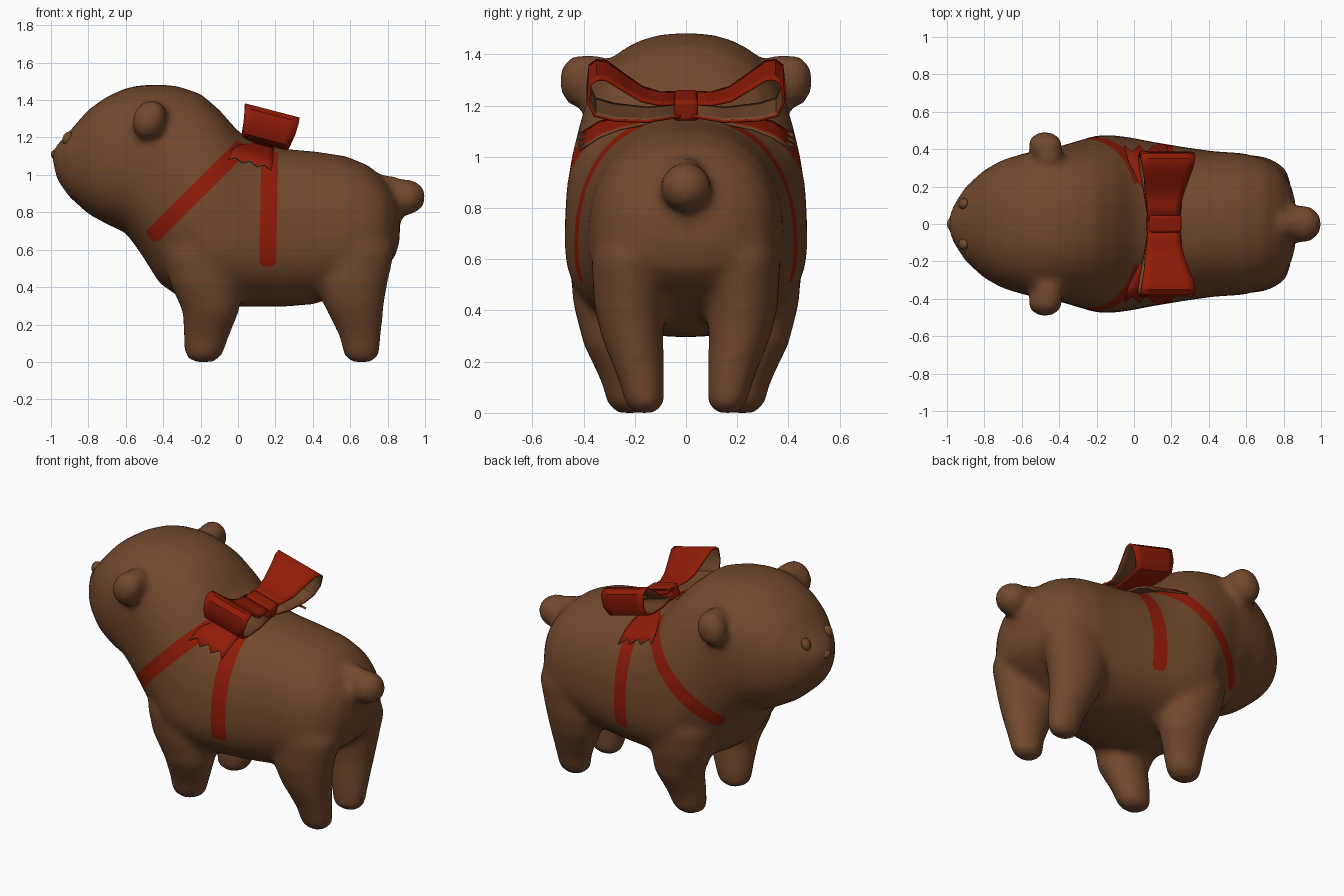
import bpy, bmesh, math
from mathutils import Vector, Matrix

cube = bpy.data.objects.get("Cube")
if cube:
    bpy.data.objects.remove(cube, do_unlink=True)


def make_material(name, color):
    mat = bpy.data.materials.new(name)
    mat.use_nodes = True
    mat.diffuse_color = color
    mat.node_tree.nodes["Principled BSDF"].inputs["Base Color"].default_value = color
    return mat


fur = make_material("brown fur", (0.17, 0.066, 0.026, 1))
red = make_material("red ribbon", (0.28, 0.011, 0.002, 1))


def add_object(name, bm, *mats):
    mesh = bpy.data.meshes.new(name)
    bm.to_mesh(mesh)
    bm.free()
    for mat in mats:
        mesh.materials.append(mat)
    obj = bpy.data.objects.new(name, mesh)
    bpy.context.collection.objects.link(obj)
    return obj


def activate(obj):
    bpy.ops.object.select_all(action='DESELECT')
    obj.select_set(True)
    bpy.context.view_layer.objects.active = obj


def smooth(obj, degrees=40):
    activate(obj)
    bpy.ops.object.shade_smooth_by_angle(angle=math.radians(degrees))


def loft(bm, rings):
    """Skin a row of closed rings and cap both ends."""
    rows = [[bm.verts.new(p) for p in ring] for ring in rings]
    n = len(rows[0])
    for a, b in zip(rows, rows[1:]):
        for i in range(n):
            j = (i + 1) % n
            bm.faces.new((a[i], a[j], b[j], b[i]))
    bm.faces.new(rows[0])
    bm.faces.new(rows[-1])


def oval(ru, up, down, power=2.0, n=32):
    """Points of a rounded oval whose widest line may sit above or below its middle."""
    for i in range(n):
        c, s = math.cos(math.tau * i / n), math.sin(math.tau * i / n)
        yield (math.copysign(abs(c) ** (2 / power), c) * ru,
               math.copysign(abs(s) ** (2 / power), s) * (up if s > 0 else down))


def ball(bm, center, radii, tilt=0.0):
    mat = (Matrix.Translation(center) @ Matrix.Rotation(math.radians(tilt), 4, 'Y')
           @ Matrix.Diagonal((*radii, 1)))
    bmesh.ops.create_uvsphere(bm, u_segments=20, v_segments=12, radius=1, matrix=mat)


# Head and torso: x, top, height of the widest line, bottom, half width
TORSO = [
    (-.99, 1.13, 1.1, 1.06, .03), (-.965, 1.165, 1.08, .97, .10),
    (-.9, 1.235, 1.06, .88, .20), (-.8, 1.35, 1.07, .79, .29), (-.7, 1.42, 1.08, .735, .345),
    (-.6, 1.465, 1.1, .69, .375), (-.52, 1.48, 1.1, .58, .395), (-.42, 1.485, 1.05, .42, .41),
    (-.32, 1.475, .9, .35, .44), (-.2, 1.435, .7, .32, .475), (-.1, 1.35, .66, .30, .475),
    (0, 1.235, .64, .295, .46), (.1, 1.17, .64, .295, .44), (.25, 1.14, .65, .295, .415),
    (.42, 1.125, .66, .31, .39), (.58, 1.1, .67, .38, .38), (.7, 1.05, .68, .45, .35),
    (.78, .98, .69, .5, .3), (.84, .9, .7, .56, .21), (.865, .8, .72, .65, .11)]
# Legs: height, x, y, x radius, y radius
FRONT_LEG = [
    (0, -.185, .22, .055, .05), (.03, -.185, .22, .1, .085), (.13, -.17, .235, .12, .1),
    (.27, -.145, .272, .152, .13), (.42, -.175, .285, .19, .155), (.58, -.2, .28, .2, .175),
    (.8, -.2, .25, .12, .12)]
HIND_LEG = [
    (0, .66, .16, .055, .045), (.03, .66, .16, .095, .075), (.13, .655, .175, .11, .09),
    (.3, .62, .21, .16, .122), (.42, .61, .22, .19, .14), (.6, .62, .22, .22, .15),
    (.8, .62, .2, .15, .12)]

bm = bmesh.new()
loft(bm, [[(x, u, mid + v) for u, v in oval(w, top - mid, mid - low, 2.3)]
          for x, top, mid, low, w in TORSO])
for side in (-1, 1):
    for leg in (FRONT_LEG, HIND_LEG):
        loft(bm, [[(x + u, side * y + v, z) for u, v in oval(rx, ry, ry)]
                  for z, x, y, rx, ry in leg])
    # Ear flap and its root
    ball(bm, (-.475, side * .42, 1.295), (.09, .075, .108), 25)
    ball(bm, (-.455, side * .37, 1.335), (.075, .09, .065), 15)
# Tail stub and tip
ball(bm, (.9, 0, .882), (.105, .102, .096))
ball(bm, (.83, 0, .93), (.12, .065, .062), 20)
bmesh.ops.recalc_face_normals(bm, faces=bm.faces)
body = add_object("body", bm, fur, red)

# Melt the parts into one soft skin
remesh = body.modifiers.new("Skin", 'REMESH')
remesh.mode = 'VOXEL'
remesh.voxel_size = 0.022
soften = body.modifiers.new("Soften", 'SMOOTH')
soften.factor = 0.5
soften.iterations = 10
activate(body)
for name in ("Skin", "Soften"):
    bpy.ops.object.modifier_apply(modifier=name)

# Painted harness straps: start, end (x, z) and half width
STRAPS = [((-.47, .66), (.03, 1.16), .043), ((.158, .51), (.17, 1.12), .045)]
bm = bmesh.new()
bm.from_mesh(body.data)
for start, end, half in STRAPS:
    a, b = (Vector((p[0], 0, p[1])) for p in (start, end))
    along = (b - a).normalized()
    across = Vector((along.z, 0, -along.x))
    cuts = [(a + across * half, across), (a - across * half, across), (a, along), (b, along)]
    # corner cuts round off the lower end
    for s in (-1, 1):
        cuts.append((a + across * s * half * .55, (along - across * s).normalized()))
    for point, normal in cuts:
        near = [f for f in bm.faces if abs((f.calc_center_median() - a).dot(across)) < .12
                and -.1 < (f.calc_center_median() - a).dot(along) < (b - a).length + .1]
        geom = set(near) | {e for f in near for e in f.edges} | {v for f in near for v in f.verts}
        bmesh.ops.bisect_plane(bm, geom=list(geom), plane_co=point, plane_no=normal, dist=1e-5)
    for f in bm.faces:
        d = f.calc_center_median() - a
        u, v = d.dot(along), abs(d.dot(across))
        if 0 < u < (b - a).length and v < half and u > v - half * .55:
            f.material_index = 1
bm.to_mesh(body.data)
bm.free()
smooth(body, 60)

# Eyes and nose
for label, y in (("right_eye", -.108), ("left_eye", .108)):
    bm = bmesh.new()
    ball(bm, (-.91, y, 1.195), (.027, .03, .037), 20)
    smooth(add_object(label, bm, fur))
bm = bmesh.new()
ball(bm, (-.978, 0, 1.11), (.022, .034, .026))
smooth(add_object("nose", bm, fur))


SLOPE = -.26


def ribbon(name, path, columns=6, zigzag=0.0, rim=0):
    """Mirrored strip along (y, z, x, half width), red outside and fur-coloured inside."""
    bm = bmesh.new()
    rows = []
    for k, (y, z, x, half) in enumerate(path):
        row = []
        for i in range(columns + 1):
            dx = half * (2 * i / columns - 1)
            dy = zigzag * (-1) ** i if k == len(path) - 1 else 0
            row.append(bm.verts.new((x + dx, y + dy, z + SLOPE * dx - dy * .6)))
        rows.append(row)
    for a, b in zip(rows, rows[1:]):
        for i in range(columns):
            bm.faces.new((a[i], a[i + 1], b[i + 1], b[i]))
    obj = add_object(name, bm, red, fur)
    mirror = obj.modifiers.new("Mirror", 'MIRROR')
    mirror.use_axis = (False, True, False)
    mirror.use_mirror_merge = False
    solid = obj.modifiers.new("Thickness", 'SOLIDIFY')
    solid.thickness = 0.012
    solid.offset = -1
    solid.material_offset = 1
    solid.material_offset_rim = rim
    smooth(obj)


# Bow loops, tails and knot
ribbon("bow_loops", [
    (.02, 1.235, .16, .085), (.1, 1.232, .16, .09), (.17, 1.25, .165, .105),
    (.24, 1.295, .175, .12), (.31, 1.342, .182, .138), (.35, 1.345, .183, .145),
    (.38, 1.322, .182, .145), (.388, 1.25, .168, .138), (.36, 1.19, .15, .13),
    (.28, 1.168, .15, .12), (.15, 1.158, .155, .1), (.02, 1.175, .16, .085)])
ribbon("bow_tails", [
    (.02, 1.172, .14, .05), (.15, 1.155, .12, .07), (.26, 1.138, .1, .09),
    (.34, 1.112, .08, .108), (.405, 1.07, .065, .115)], zigzag=.018, rim=1)

bm = bmesh.new()
bmesh.ops.create_cube(bm, size=1, matrix=Matrix.Translation((.16, 0, 1.2))
                      @ Matrix.Rotation(math.atan(-SLOPE), 4, 'Y')
                      @ Matrix.Diagonal((.18, .095, .085, 1)))
knot = add_object("bow_knot", bm, red)
bevel = knot.modifiers.new("Bevel", 'BEVEL')
bevel.width = 0.015
bevel.segments = 2
smooth(knot)
